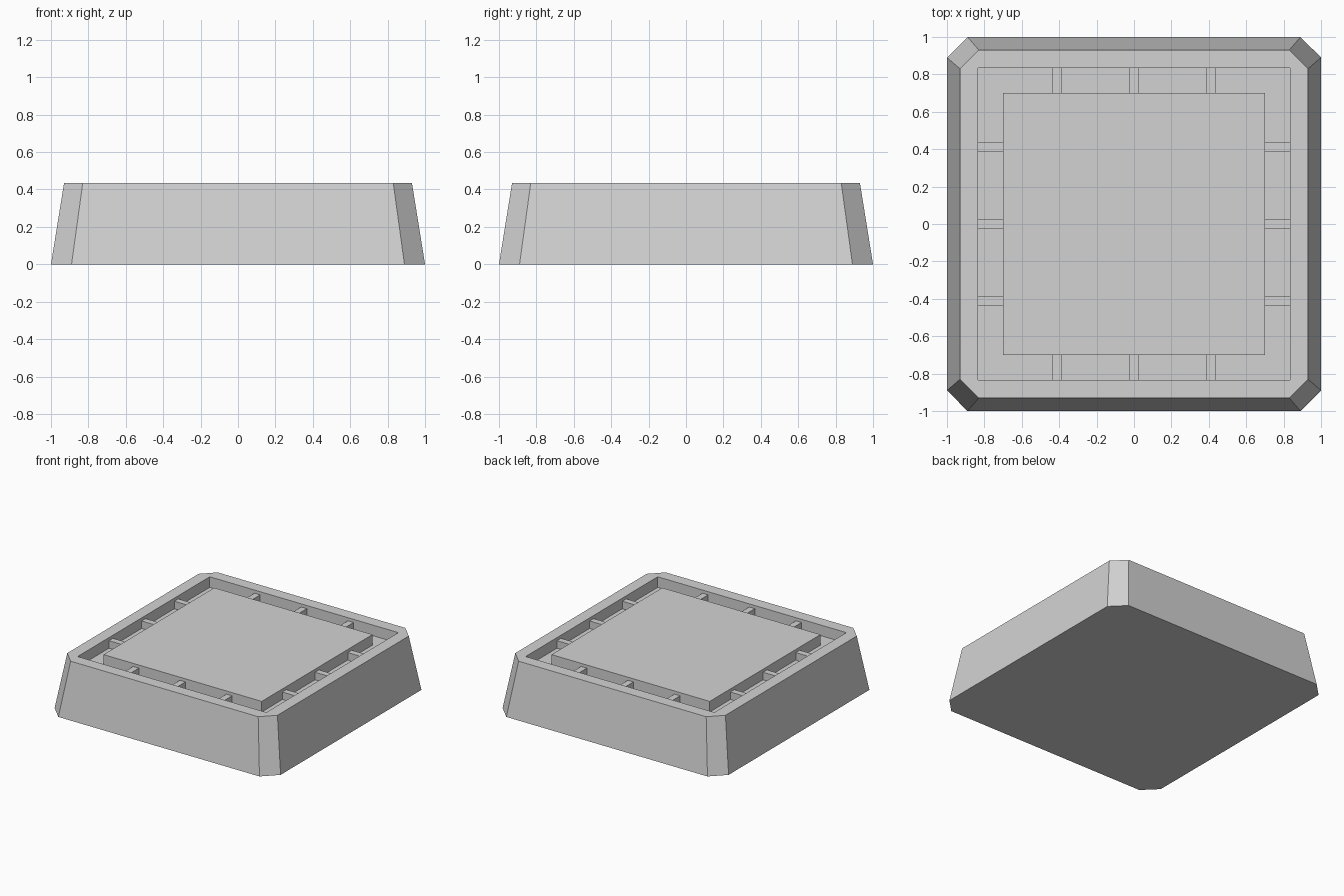
import bpy
import bmesh

if "Cube" in bpy.data.objects:
    bpy.data.objects.remove(bpy.data.objects["Cube"], do_unlink=True)

HEIGHT = 0.435
FLOOR = 0.35
INNER = 0.835
PANEL = 0.7

grey = bpy.data.materials.new("light_grey")
grey.use_nodes = True
colour = (0.65, 0.65, 0.65, 1)
grey.diffuse_color = colour
grey.node_tree.nodes["Principled BSDF"].inputs["Base Color"].default_value = colour


def finish(name, bm):
    bmesh.ops.recalc_face_normals(bm, faces=bm.faces)
    mesh = bpy.data.meshes.new(name)
    bm.to_mesh(mesh)
    bm.free()
    mesh.materials.append(grey)
    obj = bpy.data.objects.new(name, mesh)
    bpy.context.collection.objects.link(obj)
    return obj


def box(name, x0, x1, y0, y1, z0, z1):
    bm = bmesh.new()
    bmesh.ops.create_cube(bm, size=1)
    for v in bm.verts:
        v.co = ((x0 + x1) / 2 + v.co.x * (x1 - x0),
                (y0 + y1) / 2 + v.co.y * (y1 - y0),
                (z0 + z1) / 2 + v.co.z * (z1 - z0))
    return finish(name, bm)


def octagon(bm, half, flat, z):
    """Square ring of vertices with cut corners."""
    corners = [(flat, -half), (half, -flat), (half, flat), (flat, half),
               (-flat, half), (-half, flat), (-half, -flat), (-flat, -half)]
    return [bm.verts.new((x, y, z)) for x, y in corners]


# Tapered tray with cut corners and a square recess
bm = bmesh.new()
bottom = octagon(bm, 1.0, 0.89, 0)
top = octagon(bm, 0.93, 0.83, HEIGHT)
signs = [(1, -1), (1, 1), (-1, 1), (-1, -1)]
lip = [bm.verts.new((sx * INNER, sy * INNER, HEIGHT)) for sx, sy in signs]
base = [bm.verts.new((sx * INNER, sy * INNER, FLOOR)) for sx, sy in signs]
bm.faces.new(bottom)
bm.faces.new(base)
for i in range(8):
    j = (i + 1) % 8
    bm.faces.new((bottom[i], bottom[j], top[j], top[i]))
for i in range(4):
    j = (i + 1) % 4
    bm.faces.new((lip[i], lip[j], base[j], base[i]))
    bm.faces.new((top[2 * i], top[2 * i + 1], lip[i]))
    bm.faces.new((top[2 * i + 1], top[(2 * i + 2) % 8], lip[j], lip[i]))
finish("tray", bm)

# Raised centre panel, flush with the rim
box("centre_panel", -PANEL, PANEL, -PANEL, PANEL, FLOOR, HEIGHT)

# Three small ribs bridging the groove on each side
for i, c in enumerate((-0.413, 0, 0.413)):
    a, b = c - 0.025, c + 0.025
    for side, s in (("front", -1), ("back", 1)):
        lo, hi = sorted((s * PANEL, s * INNER))
        box(f"{side}_rib_{i + 1}", a, b, lo, hi, FLOOR, 0.41)
    for side, s in (("right", -1), ("left", 1)):
        lo, hi = sorted((s * PANEL, s * INNER))
        box(f"{side}_rib_{i + 1}", lo, hi, a, b, FLOOR, 0.41)
